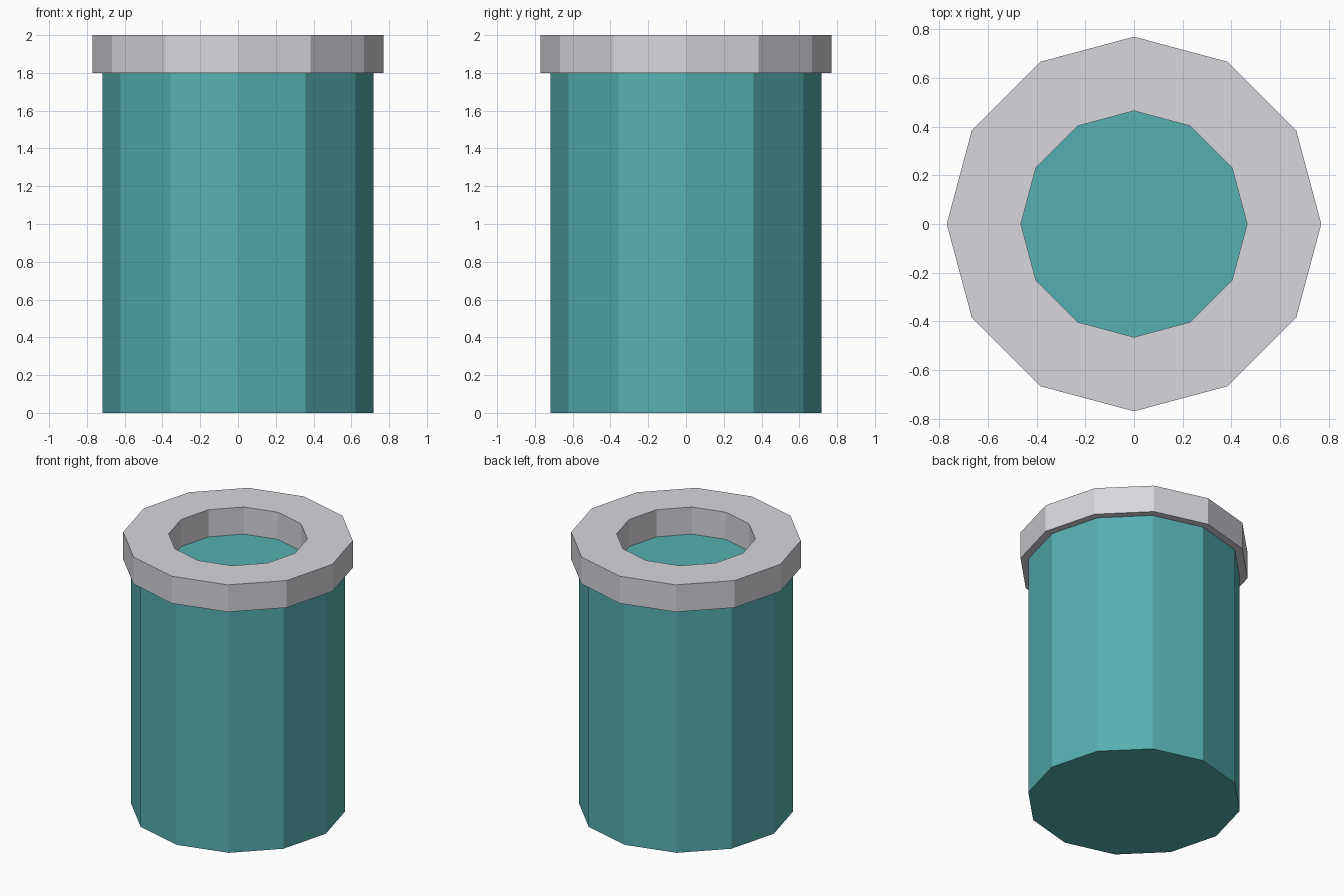
import bpy
import bmesh
from math import cos, sin, tau

SIDES = 12

cube = bpy.data.objects.get("Cube")
if cube:
    bpy.data.objects.remove(cube, do_unlink=True)


def make_material(name, color):
    mat = bpy.data.materials.new(name)
    mat.use_nodes = True
    mat.diffuse_color = color
    mat.node_tree.nodes["Principled BSDF"].inputs["Base Color"].default_value = color
    return mat


def add_ring(bm, radius, z):
    angles = [tau * i / SIDES for i in range(SIDES)]
    return [bm.verts.new((radius * cos(a), radius * sin(a), z)) for a in angles]


def bridge(bm, a, b):
    for i in range(SIDES):
        j = (i + 1) % SIDES
        bm.faces.new((a[i], a[j], b[j], b[i]))


def lathe(name, profile, mat, closed_loop):
    """Turn a (radius, z) profile; close it as a tube or cap both ends."""
    bm = bmesh.new()
    rings = [add_ring(bm, r, z) for r, z in profile]
    for a, b in zip(rings, rings[1:]):
        bridge(bm, a, b)
    if closed_loop:
        bridge(bm, rings[-1], rings[0])
    else:
        bm.faces.new(rings[0])
        bm.faces.new(rings[-1])
    bmesh.ops.recalc_face_normals(bm, faces=bm.faces)
    mesh = bpy.data.meshes.new(name)
    bm.to_mesh(mesh)
    bm.free()
    mesh.materials.append(mat)
    obj = bpy.data.objects.new(name, mesh)
    bpy.context.collection.objects.link(obj)
    return obj


teal = make_material("teal", (0.093, 0.434, 0.445, 1))
light_grey = make_material("light_grey", (0.672, 0.672, 0.716, 1))

# Solid twelve-sided body, its top showing through the rim
lathe("body", [(0.717, 0), (0.717, 1.8)], teal, False)

# Wide flat rim with an open centre
lathe("rim", [(0.77, 1.8), (0.77, 2), (0.465, 2), (0.465, 1.8)], light_grey, True)
